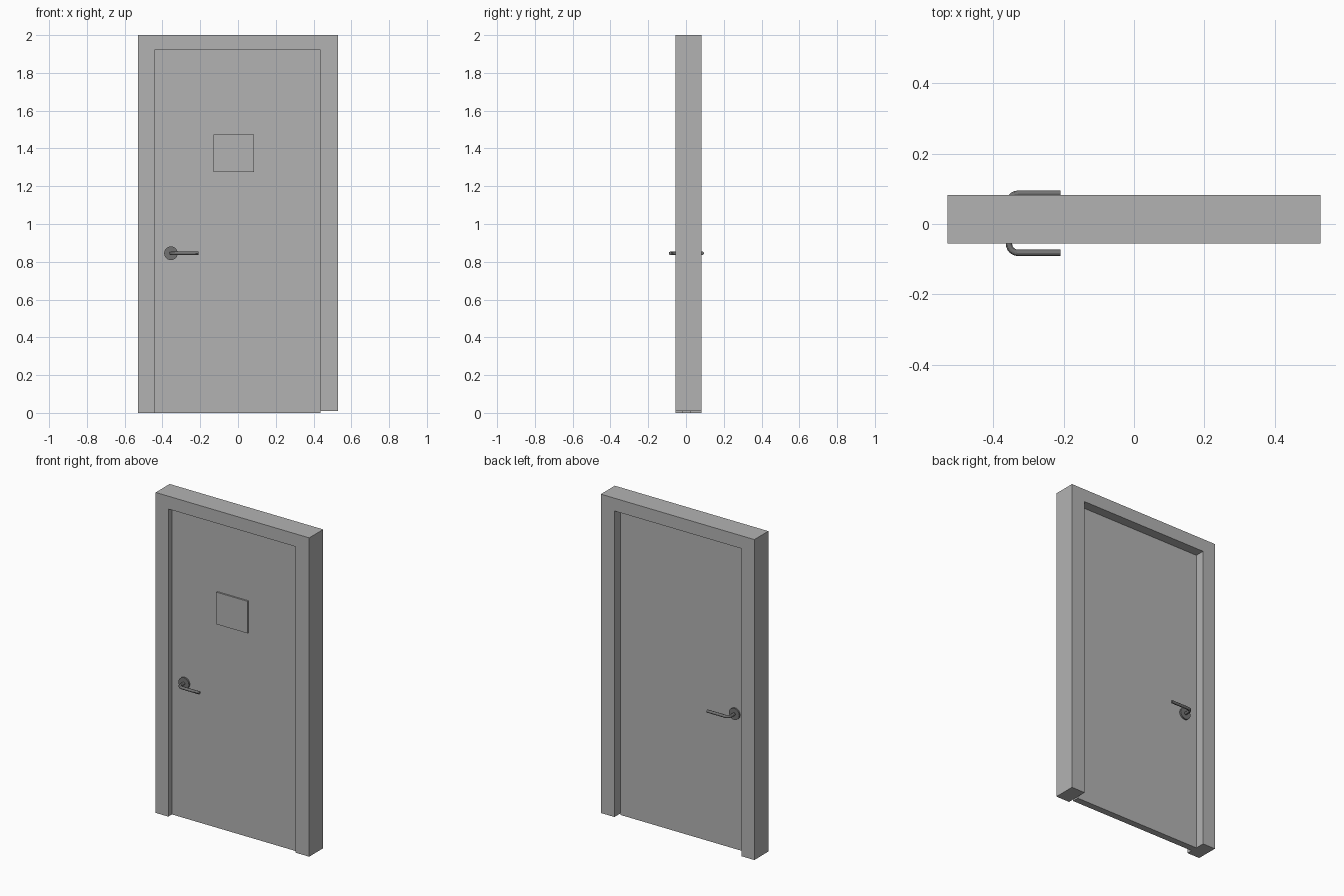
import bpy, bmesh
from mathutils import Vector
from math import pi, sin, cos

cube = bpy.data.objects.get("Cube")
if cube:
    bpy.data.objects.remove(cube, do_unlink=True)


def make_material(name, rgb):
    mat = bpy.data.materials.new(name)
    mat.use_nodes = True
    mat.diffuse_color = (*rgb, 1)
    mat.node_tree.nodes["Principled BSDF"].inputs["Base Color"].default_value = (*rgb, 1)
    return mat


PAINT = make_material("grey_paint", (0.45, 0.45, 0.45))
METAL = make_material("dark_metal", (0.17, 0.17, 0.17))


def add_object(name, bm, mat):
    bmesh.ops.recalc_face_normals(bm, faces=bm.faces)
    mesh = bpy.data.meshes.new(name)
    bm.to_mesh(mesh)
    bm.free()
    mesh.materials.append(mat)
    obj = bpy.data.objects.new(name, mesh)
    bpy.context.collection.objects.link(obj)
    return obj


def smooth(obj):
    bpy.ops.object.select_all(action="DESELECT")
    obj.select_set(True)
    bpy.context.view_layer.objects.active = obj
    bpy.ops.object.shade_smooth_by_angle()


def extrude_outline(name, outline, y0, y1, mat):
    """Solid from an x-z outline, running from y0 to y1."""
    bm = bmesh.new()
    face = bm.faces.new([bm.verts.new((x, y0, z)) for x, z in outline])
    grown = bmesh.ops.extrude_face_region(bm, geom=[face])["geom"]
    bmesh.ops.translate(bm, vec=(0, y1 - y0, 0),
                        verts=[v for v in grown if isinstance(v, bmesh.types.BMVert)])
    return add_object(name, bm, mat)


def rectangle(x0, x1, z0, z1):
    return [(x0, z0), (x1, z0), (x1, z1), (x0, z1)]


# Frame: an upside-down U, with the left jamb ending slightly above the floor
W, HEAD, IN_R, IN_L = 0.53, 1.92, -0.443, 0.436
extrude_outline("door_frame", [(-W, 0), (IN_R, 0), (IN_R, HEAD), (IN_L, HEAD),
                               (IN_L, 0.01), (W, 0.01), (W, 2), (-W, 2)],
                -0.055, 0.083, PAINT)

# Door leaf and the raised sign plate
FRONT, BACK = -0.019, 0.023
extrude_outline("door_leaf", rectangle(IN_R, IN_L, 0, HEAD), FRONT, BACK, PAINT)
extrude_outline("sign_plate", rectangle(-0.13, 0.085, 1.275, 1.475),
                FRONT - 0.01, FRONT, PAINT)

# Lever handles with round roses on both sides
HX, HZ, ROSE, ROD, REACH, BEND, TIP = -0.355, 0.845, 0.036, 0.009, 0.063, 0.026, -0.208
SIDES = 12


def lever(name, y, out):
    ring_path = [(Vector((HX, y, HZ)), 0)]
    for i in range(7):
        a = i / 6 * pi / 2
        ring_path.append((Vector((HX + BEND * (1 - cos(a)),
                                  y + out * (REACH - BEND + BEND * sin(a)), HZ)), a))
    ring_path.append((Vector((TIP, y + out * REACH, HZ)), pi / 2))
    bm = bmesh.new()
    rings = []
    for centre, a in ring_path:
        side = Vector((cos(a), -out * sin(a), 0)) * ROD
        up = Vector((0, 0, ROD))
        rings.append([bm.verts.new(centre + side * cos(t) + up * sin(t))
                      for t in (2 * pi * k / SIDES for k in range(SIDES))])
    for r, s in zip(rings, rings[1:]):
        for k in range(SIDES):
            n = (k + 1) % SIDES
            bm.faces.new((r[k], r[n], s[n], s[k]))
    bm.faces.new(rings[0])
    bm.faces.new(rings[-1])
    smooth(add_object(name, bm, METAL))


for label, y, out in (("front", FRONT, -1), ("back", BACK, 1)):
    disc = [(HX + ROSE * cos(2 * pi * k / 24), HZ + ROSE * sin(2 * pi * k / 24))
            for k in range(24)]
    smooth(extrude_outline(label + "_rose", disc, y, y + out * 0.01, METAL))
    lever(label + "_lever", y, out)
